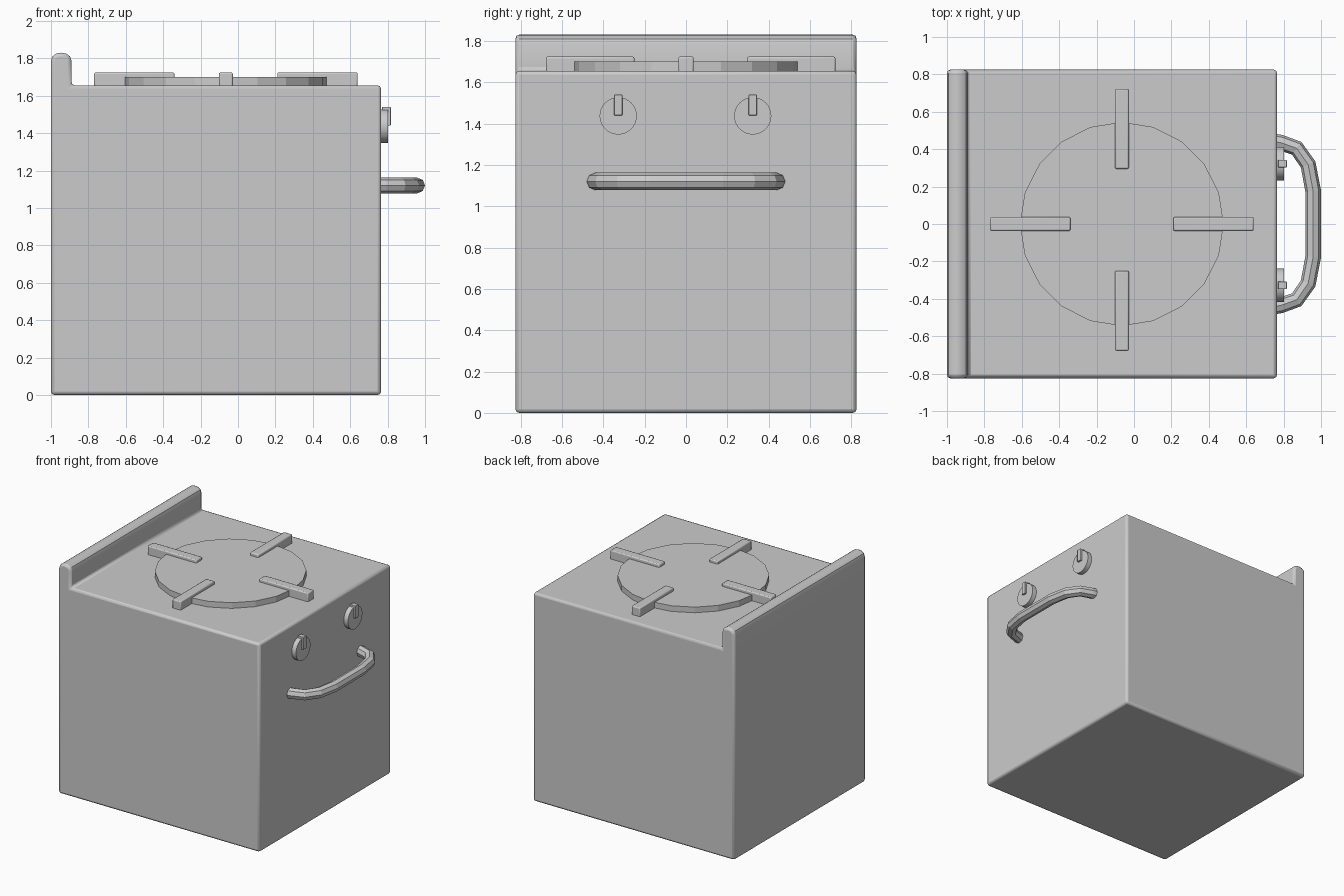
import bpy, bmesh, math
from mathutils import Matrix

if "Cube" in bpy.data.objects:
    bpy.data.objects.remove(bpy.data.objects["Cube"])


def finish(name, bm, bevel=0.0, segments=2, angle=35):
    """Turn a bmesh into a named object with softened edges."""
    bmesh.ops.recalc_face_normals(bm, faces=bm.faces)
    mesh = bpy.data.meshes.new(name)
    bm.to_mesh(mesh)
    bm.free()
    obj = bpy.data.objects.new(name, mesh)
    bpy.context.collection.objects.link(obj)
    if bevel:
        mod = obj.modifiers.new("Bevel", 'BEVEL')
        mod.width, mod.segments = bevel, segments
        mod.limit_method = 'ANGLE'
        mod.angle_limit = math.radians(50)
    bpy.ops.object.select_all(action='DESELECT')
    obj.select_set(True)
    bpy.context.view_layer.objects.active = obj
    bpy.ops.object.shade_smooth_by_angle(angle=math.radians(angle))
    return obj


def box(name, lo, hi, bevel):
    bm = bmesh.new()
    size = [b - a for a, b in zip(lo, hi)]
    mid = [(a + b) / 2 for a, b in zip(lo, hi)]
    bmesh.ops.create_cube(bm, size=1, matrix=Matrix.Translation(mid) @ Matrix.Diagonal((*size, 1)))
    return finish(name, bm, bevel)


def disc(name, centre, radius, depth, sides, turn=Matrix.Identity(4), angle=35):
    bm = bmesh.new()
    bmesh.ops.create_cone(bm, cap_ends=True, segments=sides, radius1=radius, radius2=radius,
                          depth=depth, matrix=Matrix.Translation(centre) @ turn)
    return finish(name, bm, angle=angle)


# Oven body with raised, round-topped back panel: one profile pulled across the width
profile = [(-1, 0), (0.765, 0), (0.765, 1.655), (-0.89, 1.655), (-0.89, 1.785), (-0.898, 1.81),
           (-0.918, 1.825), (-0.945, 1.83), (-0.972, 1.825), (-0.992, 1.81), (-1, 1.785)]
bm = bmesh.new()
face = bm.faces.new([bm.verts.new((x, -0.825, z)) for x, z in profile])
ext = bmesh.ops.extrude_face_region(bm, geom=[face])
bmesh.ops.translate(bm, vec=(0, 1.65, 0), verts=[v for v in ext["geom"] if isinstance(v, bmesh.types.BMVert)])
finish("oven_body", bm, bevel=0.018)

# Burner plate on the top
disc("burner_plate", (-0.065, 0, 1.67), 0.545, 0.06, 20, angle=15)

# Four pan support bars around the burner
w = 0.037
box("pan_support_left", (-0.77, -w, 1.64), (-0.34, w, 1.724), 0.008)
box("pan_support_right", (0.21, -w, 1.64), (0.64, w, 1.724), 0.008)
box("pan_support_rear", (-0.065 - w, 0.295, 1.64), (-0.065 + w, 0.723, 1.724), 0.008)
box("pan_support_near", (-0.065 - w, -0.678, 1.64), (-0.065 + w, -0.25, 1.724), 0.008)

# Two control knobs with pointers
for side, y in (("left", -0.328), ("right", 0.323)):
    disc(f"knob_{side}", (0.775, y, 1.437), 0.09, 0.054, 32, Matrix.Rotation(math.pi / 2, 4, 'Y'))
    box(f"knob_pointer_{side}", (0.77, y - 0.02, 1.44), (0.817, y + 0.02, 1.54), 0.003)

# Bowed door handle: eight-sided tube along a mirrored path
half = [(0.74, 0.442), (0.785, 0.435), (0.87, 0.405), (0.931, 0.318), (0.958, 0.175)]
path = half + [(x, -y) for x, y in reversed(half)]
curve = bpy.data.curves.new("door_handle", 'CURVE')
curve.dimensions = '3D'
curve.bevel_depth = 0.042
curve.bevel_resolution = 2
curve.use_fill_caps = True
spline = curve.splines.new('POLY')
spline.points.add(len(path) - 1)
for p, (x, y) in zip(spline.points, path):
    p.co = (x, y, 1.12, 1)
spline.use_smooth = False
bpy.context.collection.objects.link(bpy.data.objects.new("door_handle", curve))
